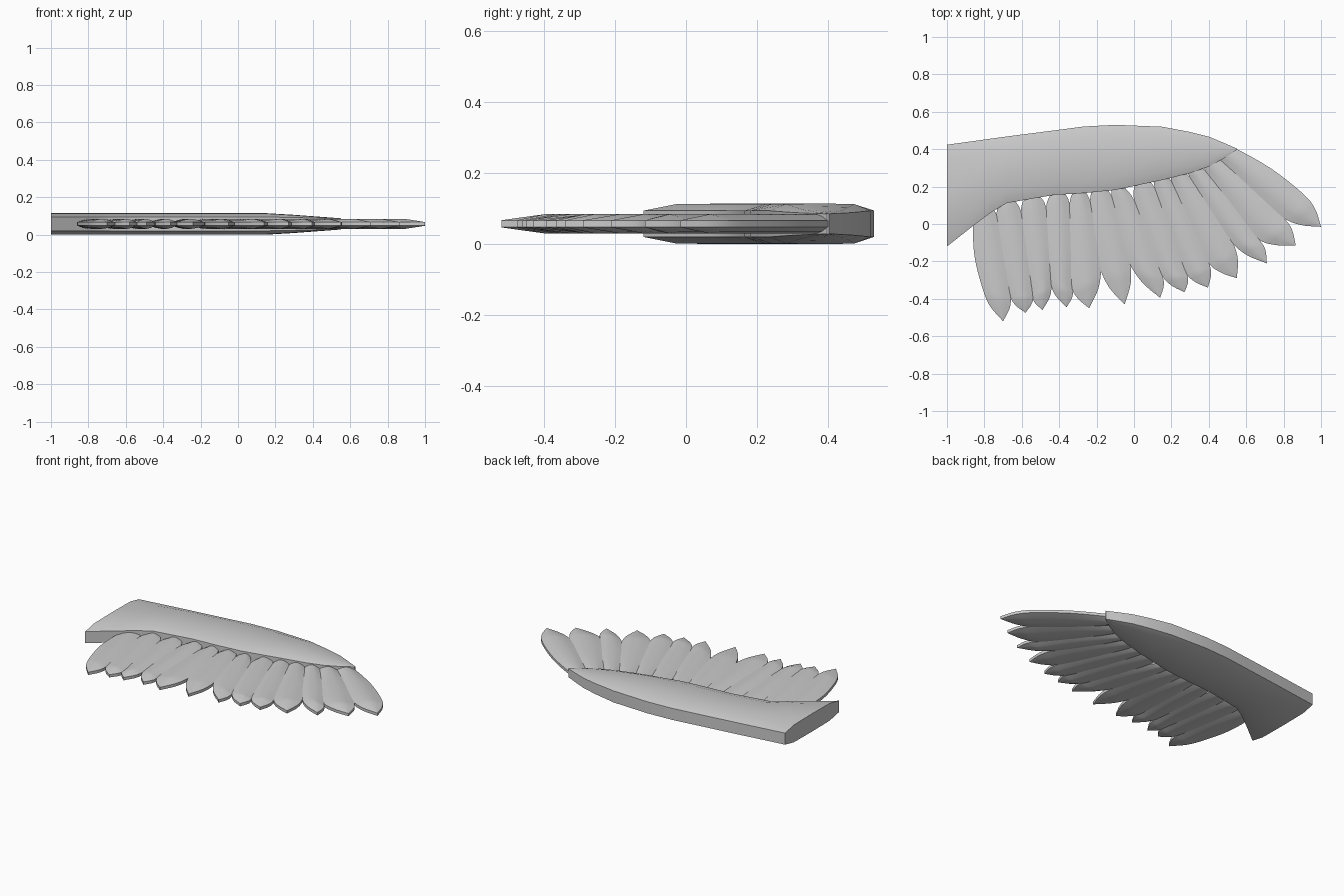
import bpy, bmesh, math
from mathutils import Vector as V

if "Cube" in bpy.data.objects:
    bpy.data.objects.remove(bpy.data.objects["Cube"])

Z0 = 0.0575
grey = bpy.data.materials.new("wing_grey")
grey.diffuse_color = (0.6, 0.6, 0.6, 1)
grey.use_nodes = True
grey.node_tree.nodes["Principled BSDF"].inputs["Base Color"].default_value = grey.diffuse_color


def loft(name, rings, angle):
    """Skin a list of closed rings, capping both ends."""
    bm = bmesh.new()
    loops = [[bm.verts.new(p) for p in r] for r in rings]
    n = len(loops[0])
    for a, b in zip(loops, loops[1:]):
        for i in range(n):
            j = (i + 1) % n
            bm.faces.new((a[i], a[j], b[j], b[i]))
    bm.faces.new(loops[0])
    bm.faces.new(loops[-1])
    bmesh.ops.remove_doubles(bm, verts=bm.verts, dist=1e-5)
    bmesh.ops.recalc_face_normals(bm, faces=bm.faces)
    me = bpy.data.meshes.new(name)
    bm.to_mesh(me)
    bm.free()
    ob = bpy.data.objects.new(name, me)
    bpy.context.collection.objects.link(ob)
    me.materials.append(grey)
    bpy.ops.object.select_all(action='DESELECT')
    ob.select_set(True)
    bpy.context.view_layer.objects.active = ob
    bpy.ops.object.shade_smooth_by_angle(angle=math.radians(angle))


def section(a, b, profile):
    """Ring between edge points a and b; profile = (fraction, half height)."""
    top = [(*a.lerp(b, f), Z0 + h) for f, h in profile]
    bot = [(*a.lerp(b, f), Z0 - h) for f, h in reversed(profile)]
    return top + bot


def spline(pts, steps=4):
    """Catmull-Rom curve through 2D points."""
    p = [pts[0] * 2 - pts[1]] + pts + [pts[-1] * 2 - pts[-2]]
    out = []
    for i in range(1, len(p) - 2):
        a, b, c, d = p[i - 1:i + 3]
        for k in range(steps):
            t = k / steps
            out.append(0.5 * (2 * b + (c - a) * t + (2 * a - 5 * b + 4 * c - d) * t * t
                              + (3 * b - a - 3 * c + d) * t ** 3))
    return out + [pts[-1]]


# Arm: stations of x, trailing y, leading y
arm = [(-1, -.12, .424), (-.86, -.01, .443), (-.76, .065, .457), (-.68, .112, .468),
       (-.43, .155, .5), (-.27, .165, .521), (-.1, .182, .53), (.15, .235, .52),
       (.3, .272, .492), (.4, .307, .467), (.48, .35, .434), (.55, .397, .403)]
rings = []
for x, yt, yl in arm:
    t = max(0, (x - .18) / .37)
    edge, full = .037 - .009 * t, .0575 - .0275 * t
    rings.append(section(V((x, yt)), V((x, yl)),
                         [(0, edge), (.17, full - .002), (.5, full), (.84, full - .002), (1, edge)]))
loft("wing_arm", rings, 35)

# Feathers: root gaps, tip notches and tips, from body to wing tip
roots = [(-.86, -.01), (-.735, .05), (-.605, .07), (-.47, .09), (-.345, .11), (-.235, .125),
         (-.12, .15), (0, .13), (.11, .195), (.2, .23), (.295, .255), (.38, .285),
         (.47, .335), (.55, .4)]
notches = [(-.81, -.33), (-.665, -.36), (-.545, -.35), (-.445, -.3), (-.335, -.315),
           (-.18, -.23), (-.025, -.2), (.14, -.25), (.27, -.24), (.39, -.19), (.52, -.09),
           (.655, -.07), (.785, .045), (.9, .16)]
tips = [(-.7, -.52), (-.58, -.475), (-.49, -.46), (-.36, -.445), (-.24, -.45), (-.05, -.43),
        (.14, -.395), (.27, -.365), (.395, -.34), (.55, -.29), (.71, -.21), (.865, -.115),
        (1, -.015)]


def feather_edge(root, notch, other_root, tip, side):
    r, n, o, t = V(root), V(notch), V(other_root), V(tip)
    d = (r - n).normalized()
    out = V((d.y, -d.x)) * side
    e = (n - t).normalized()
    out2 = V((e.y, -e.x)) * side
    start = r.lerp(o, .25) + d * .07
    return spline([start, r, r.lerp(n, .5) + out * .018, n + out * .004,
                   n.lerp(t, .5) + out2 * .02, t])


for i, tip in enumerate(tips):
    left = feather_edge(roots[i], notches[i], roots[i + 1], tip, -1)
    right = feather_edge(roots[i + 1], notches[i + 1], roots[i], tip, 1)
    rings = []
    for k, (a, b) in enumerate(zip(left, right)):
        s = min(1, (len(left) - 1 - k) / 6)        # thins toward the tip
        c = .010 + .017 * s
        rings.append(section(a, b, [(0, .009), (.25, .009 + .012 * s), (.5, c),
                                    (.75, .009 + .012 * s), (1, .009)]))
    loft(f"feather_{i + 1}", rings, 35)
